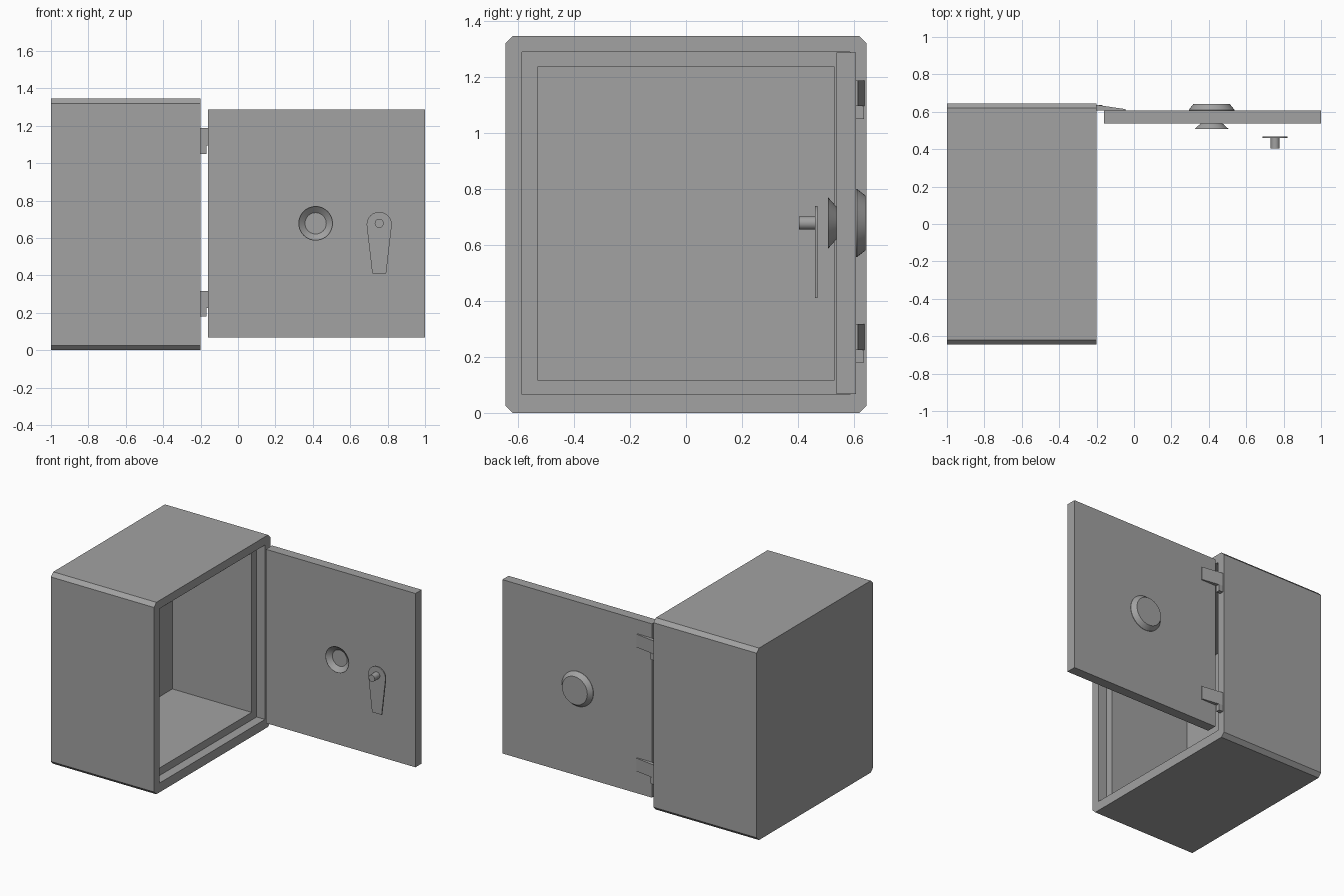
import bpy, bmesh, math

if "Cube" in bpy.data.objects:
    bpy.data.objects.remove(bpy.data.objects["Cube"])

grey = bpy.data.materials.new("steel_grey")
grey.diffuse_color = (0.36, 0.36, 0.36, 1)
grey.use_nodes = True
grey.node_tree.nodes["Principled BSDF"].inputs["Base Color"].default_value = grey.diffuse_color


def finish(name, bm, smooth=False):
    bmesh.ops.remove_doubles(bm, verts=bm.verts, dist=1e-5)
    bmesh.ops.recalc_face_normals(bm, faces=bm.faces)
    mesh = bpy.data.meshes.new(name)
    bm.to_mesh(mesh)
    bm.free()
    mesh.materials.append(grey)
    ob = bpy.data.objects.new(name, mesh)
    bpy.context.collection.objects.link(ob)
    if smooth:
        bpy.ops.object.select_all(action='DESELECT')
        ob.select_set(True)
        bpy.context.view_layer.objects.active = ob
        bpy.ops.object.shade_smooth_by_angle(angle=math.radians(30))
    return ob


def skin(name, rings, smooth=False):
    """Join successive rings of points and cap both ends."""
    bm = bmesh.new()
    loops = [[bm.verts.new(p) for p in r] for r in rings]
    n = len(loops[0])
    for a, b in zip(loops, loops[1:]):
        for i in range(n):
            j = (i + 1) % n
            bm.faces.new((a[i], a[j], b[j], b[i]))
    bm.faces.new(loops[0])
    bm.faces.new(loops[-1])
    return finish(name, bm, smooth)


def frame(x, hy, z0, z1, c=0.0):
    """Rectangle across x with corners cut by c."""
    return [(x, -hy + c, z0), (x, hy - c, z0), (x, hy, z0 + c), (x, hy, z1 - c),
            (x, hy - c, z1), (x, -hy + c, z1), (x, -hy, z1 - c), (x, -hy, z0 + c)]


def box(name, x0, x1, y0, y1, z0, z1):
    return skin(name, [[(x, y0, z0), (x, y1, z0), (x, y1, z1), (x, y0, z1)] for x in (x0, x1)])


def lathe(name, cx, cz, profile, n=40):
    """Turn (radius, y) points around an axis along y."""
    return skin(name, [[(cx + r * math.cos(2 * math.pi * i / n), y,
                         cz + r * math.sin(2 * math.pi * i / n)) for i in range(n)]
                       for r, y in profile], True)


# Hollow cabinet: chamfered shell, door rebate, inner cavity
skin("cabinet", [
    frame(-1.0, 0.645, 0.0, 1.346, 0.026),
    frame(-0.2, 0.645, 0.0, 1.346, 0.026),
    frame(-0.2, 0.585, 0.065, 1.288),
    frame(-0.265, 0.585, 0.065, 1.288),
    frame(-0.265, 0.53, 0.118, 1.235),
    frame(-0.88, 0.53, 0.118, 1.235)])

# Open door
box("door", -0.16, 1.0, 0.538, 0.607, 0.068, 1.287)

# Hinges: tapered leaf with a short knuckle below
leaf = [(-0.2, 0.607), (-0.2, 0.637), (-0.045, 0.614), (-0.045, 0.607)]
for label, z in (("lower", 0.18), ("upper", 1.05)):
    skin(label + "_hinge_leaf", [[(x, y, h) for x, y in leaf] for h in (z + 0.045, z + 0.137)])
    box(label + "_hinge_knuckle", -0.2, -0.168, 0.607, 0.636, z, z + 0.045)

# Dial boss on the outer face and flared cup on the inner face
lathe("outer_dial", 0.415, 0.678, [(0.122, 0.605), (0.122, 0.61), (0.098, 0.641)])
lathe("inner_cup", 0.415, 0.678, [(0.055, 0.54), (0.092, 0.507), (0.09, 0.507), (0.057, 0.535)])

# Handle plate: round head narrowing to a straight foot
hx, hz = 0.755, 0.672
outline = [(hx - 0.037, 0.41), (hx + 0.037, 0.41)]
for i in range(25):
    a = math.radians(-5 + 190 * i / 24)
    outline.append((hx + 0.067 * math.cos(a), hz + 0.067 * math.sin(a)))
skin("handle_plate", [[(x, y, z) for x, z in outline] for y in (0.46, 0.469)], True)

# Handle pin
lathe("handle_pin", hx, 0.678, [(0.024, 0.403), (0.024, 0.462)], 24)
